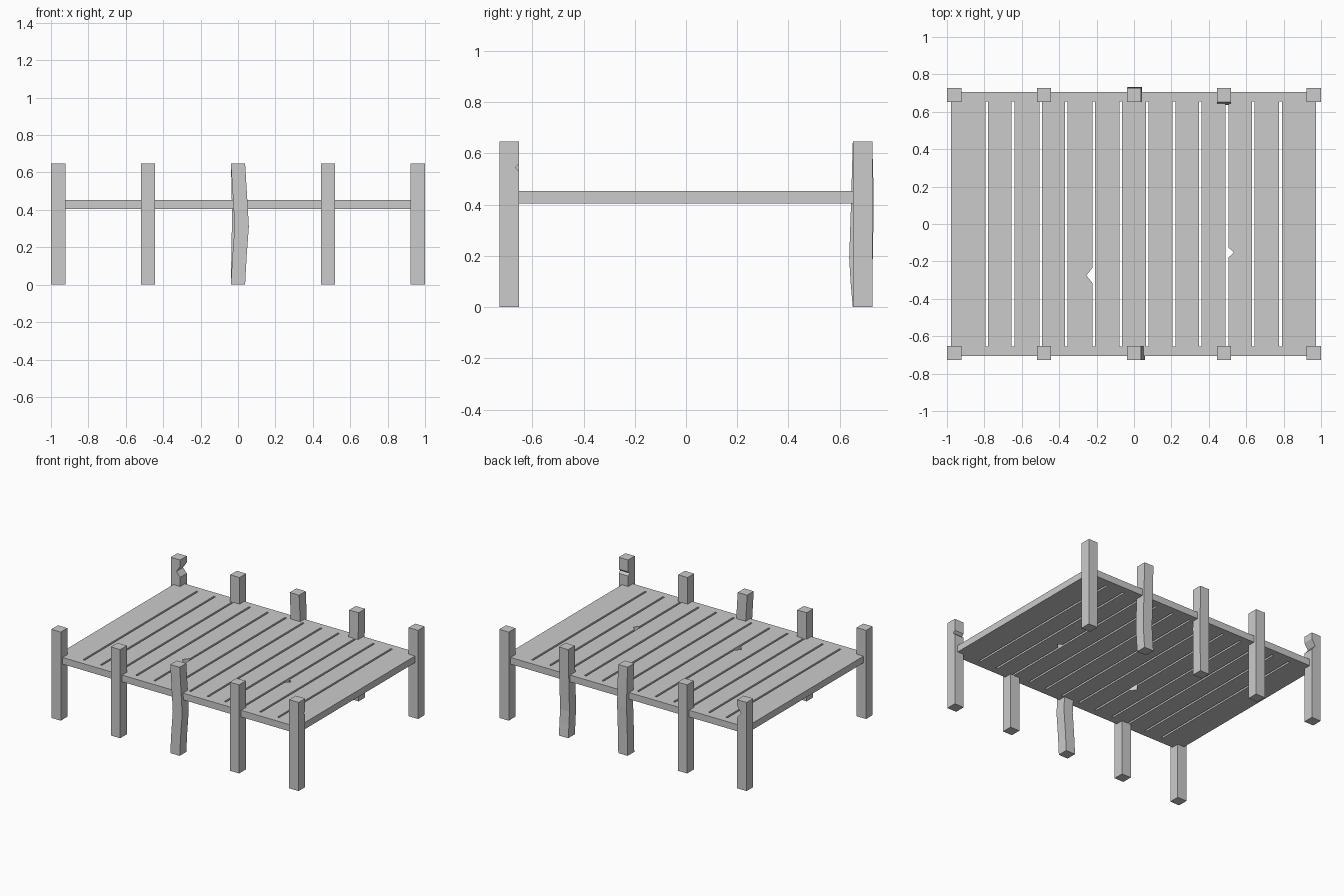
import bpy, bmesh
from mathutils import Vector

if "Cube" in bpy.data.objects:
    bpy.data.objects.remove(bpy.data.objects["Cube"])

Z0, Z1 = 0.404, 0.453      # deck underside and top
H, R = 0.647, 0.038        # post height and half width


def make(name, bm):
    bmesh.ops.recalc_face_normals(bm, faces=bm.faces)
    mesh = bpy.data.meshes.new(name)
    bm.to_mesh(mesh)
    bm.free()
    ob = bpy.data.objects.new(name, mesh)
    bpy.context.collection.objects.link(ob)
    return ob


def prism(name, pts, direction):
    """Extrude a closed outline along a direction."""
    bm = bmesh.new()
    face = bm.faces.new([bm.verts.new(p) for p in pts])
    out = bmesh.ops.extrude_face_region(bm, geom=[face], use_keep_orig=True)
    verts = [g for g in out["geom"] if isinstance(g, bmesh.types.BMVert)]
    bmesh.ops.translate(bm, verts=verts, vec=Vector(direction))
    return make(name, bm)


def post(name, x, y, rings):
    """Square post lofted through (z, dx, dy) centres."""
    bm = bmesh.new()
    loops = [[bm.verts.new((x + dx + R * sx, y + dy + R * sy, z))
              for sx, sy in ((-1, -1), (1, -1), (1, 1), (-1, 1))]
             for z, dx, dy in rings]
    for a, b in zip(loops, loops[1:]):
        for i in range(4):
            j = (i + 1) % 4
            bm.faces.new((a[i], a[j], b[j], b[i]))
    bm.faces.new(loops[0])
    bm.faces.new(loops[-1])
    return make(name, bm)


# Planks, two of them with a chipped edge
gaps = [-0.787, -0.647, -0.498, -0.362, -0.216, -0.071,
        0.071, 0.214, 0.355, 0.497, 0.638, 0.783]
g = 0.007
edges = [-0.978] + [e for s in gaps for e in (s - g, s + g)] + [0.974]
for i in range(13):
    a, b = edges[2 * i], edges[2 * i + 1]
    right = [(b, -0.655), (b, 0.655)]
    left = [(a, 0.655), (a, -0.655)]
    if i == 4:
        right[1:1] = [(b, -0.315), (b - 0.032, -0.275), (b, -0.235)]
    if i == 10:
        left[1:1] = [(a, -0.125), (a + 0.03, -0.152), (a, -0.18)]
    prism(f"plank_{i + 1}", [(x, y, Z0) for x, y in right + left], (0, 0, Z1 - Z0))

# Edge beams joining the plank ends
for side, s in (("front", -1), ("back", 1)):
    y0, y1 = s * 0.655, s * 0.705
    prism(f"{side}_beam", [(-0.978, y0, Z0), (0.974, y0, Z0), (0.974, y1, Z0),
                           (-0.978, y1, Z0)], (0, 0, Z1 - Z0))

# Posts: straight, bowed, or notched near the top
bows = {
    (0, -1): [(0, 0, 0), (0.15, 0.008, 0), (0.31, 0.02, 0), (0.45, 0.012, 0), (H, 0, 0)],
    (0, 1): [(0, 0, 0), (0.2, 0.003, 0.002), (0.35, 0.006, 0.005), (0.5, 0.004, 0.004), (H, 0, 0)],
    (1, 1): [(0, 0, 0), (0.09, 0, -0.008), (0.19, 0, -0.014), (0.4, 0, -0.007), (H, 0, 0)],
}
for s, side in ((-1, "front"), (1, "back")):
    for k in range(-2, 3):
        x, y, name = k * 0.4805, s * 0.689, f"{side}_post_{k + 3}"
        if (k, s) == (2, -1):      # notch on the inner face
            prof = [(-R, 0), (R, 0), (R, 0.53), (R - 0.016, 0.545), (R, 0.56), (R, H), (-R, H)]
            prism(name, [(x - R, y + u, z) for u, z in prof], (2 * R, 0, 0))
        elif (k, s) == (-2, 1):    # deeper notch facing right
            prof = [(-R, 0), (R, 0), (R, 0.52), (R - 0.03, 0.555), (R, 0.60), (R, H), (-R, H)]
            prism(name, [(x + u, y - R, z) for u, z in prof], (0, 2 * R, 0))
        else:
            post(name, x, y, bows.get((k, s), [(0, 0, 0), (H, 0, 0)]))
